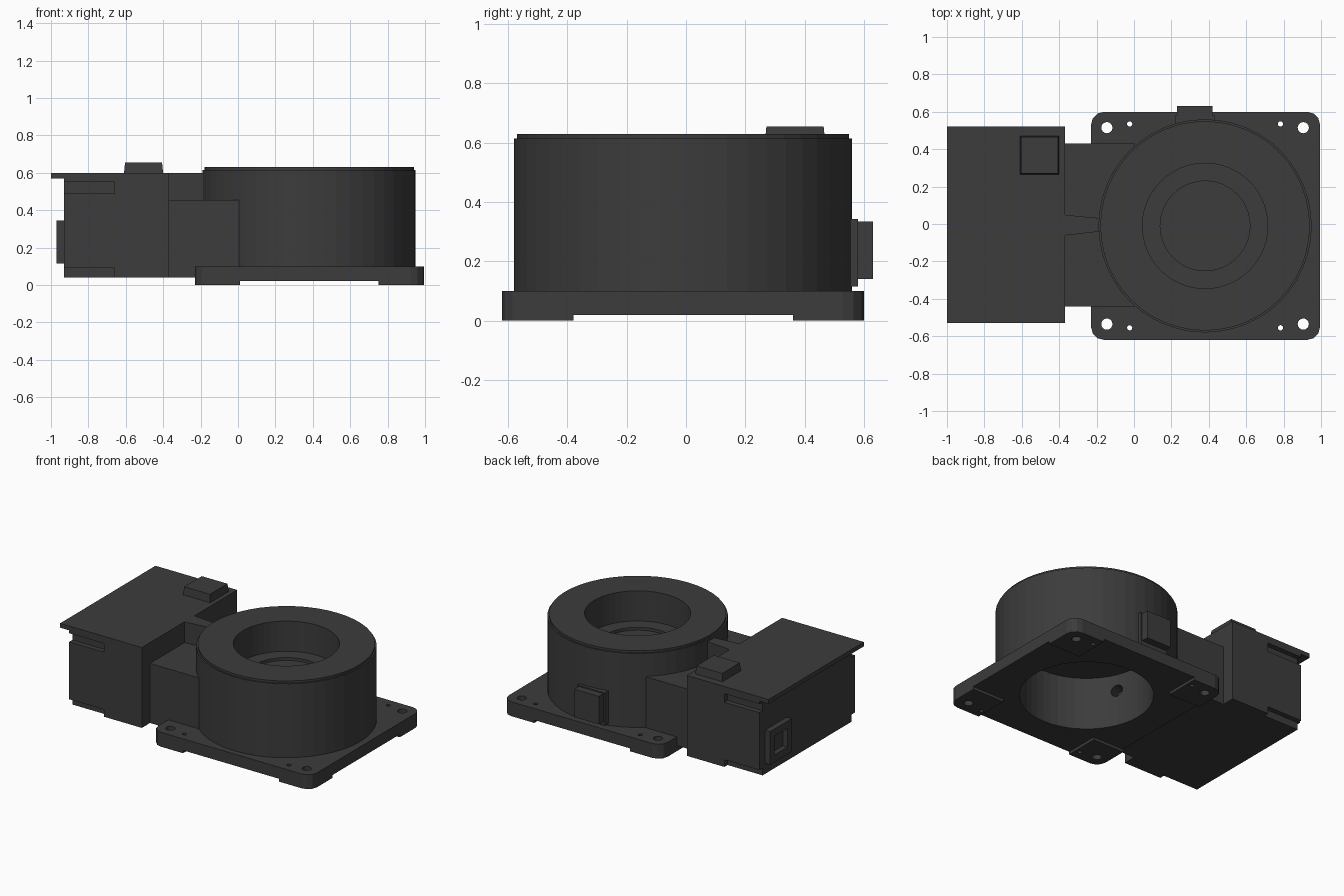
import bpy, bmesh
from math import cos, sin, pi, radians
from mathutils import Matrix

if "Cube" in bpy.data.objects:
    bpy.data.objects.remove(bpy.data.objects["Cube"])

CX, CY = 0.38, -0.01   # turntable axis

dark = bpy.data.materials.new("dark_grey")
dark.diffuse_color = (0.045, 0.045, 0.045, 1)
dark.use_nodes = True
dark.node_tree.nodes["Principled BSDF"].inputs["Base Color"].default_value = dark.diffuse_color


def finish(name, bm):
    bmesh.ops.recalc_face_normals(bm, faces=bm.faces)
    me = bpy.data.meshes.new(name)
    bm.to_mesh(me)
    bm.free()
    ob = bpy.data.objects.new(name, me)
    bpy.context.collection.objects.link(ob)
    me.materials.append(dark)
    return ob


def prism(name, pts, z0, z1):
    bm = bmesh.new()
    f = bm.faces.new([bm.verts.new((x, y, z0)) for x, y in pts])
    ext = bmesh.ops.extrude_face_region(bm, geom=[f])["geom"]
    bmesh.ops.translate(bm, vec=(0, 0, z1 - z0),
                        verts=[v for v in ext if isinstance(v, bmesh.types.BMVert)])
    return finish(name, bm)


def box(name, x0, x1, y0, y1, z0, z1):
    return prism(name, [(x0, y0), (x1, y0), (x1, y1), (x0, y1)], z0, z1)


def cylinder(name, r, depth, matrix, seg=24):
    bm = bmesh.new()
    bmesh.ops.create_cone(bm, cap_ends=True, segments=seg, radius1=r, radius2=r,
                          depth=depth, matrix=matrix)
    return finish(name, bm)


def lathe(name, profile, seg=48):
    bm = bmesh.new()
    vs = [bm.verts.new((CX + r, CY, z)) for r, z in profile]
    es = [bm.edges.new(p) for p in zip(vs, vs[1:])]
    bmesh.ops.spin(bm, geom=vs + es, cent=(CX, CY, 0), axis=(0, 0, 1),
                   angle=2 * pi, steps=seg, use_duplicate=False)
    bmesh.ops.remove_doubles(bm, verts=bm.verts, dist=1e-4)
    return finish(name, bm)


def cut(ob, cutter):
    cutter.hide_render = True
    m = ob.modifiers.new("cut", "BOOLEAN")
    m.operation, m.solver, m.object = "DIFFERENCE", "EXACT", cutter
    bpy.context.view_layer.objects.active = ob
    bpy.ops.object.modifier_apply(modifier=m.name)
    bpy.data.objects.remove(cutter)


# base plate with rounded corners
X0, X1, Y0, Y1, R = -0.23, 0.995, -0.62, 0.60, 0.07
outline = []
for cx, cy, a0 in ((X1 - R, Y1 - R, 0), (X0 + R, Y1 - R, 90),
                   (X0 + R, Y0 + R, 180), (X1 - R, Y0 + R, 270)):
    for k in range(4):
        a = radians(a0 + 30 * k)
        outline.append((cx + R * cos(a), cy + R * sin(a)))
plate = prism("base_plate", outline, 0, 0.10)

# underside relief that leaves four corner feet, centre bore, screw holes
cut(plate, box("cutter", 0.01, 0.75, -1, 1, -0.1, 0.02))
cut(plate, box("cutter", -1, 1.5, -0.38, 0.36, -0.1, 0.02))
cut(plate, cylinder("cutter", 0.42, 1, Matrix.Translation((CX, CY, 0)), 48))
for sx in (-1, 1):
    for sy in (-1, 1):
        for dx, dy, r in ((0.525, 0.525, 0.03), (0.403, 0.545, 0.014)):
            cut(plate, cylinder("cutter", r, 1, Matrix.Translation(
                (CX + sx * dx, CY + sy * dy, 0)), 16))

# round drum: stepped recess on top, open bore underneath
drum = lathe("turntable_drum", [
    (0, 0.40), (0.24, 0.40), (0.24, 0.42), (0.335, 0.42), (0.335, 0.63),
    (0.56, 0.63), (0.56, 0.615), (0.57, 0.615), (0.57, 0.095),
    (0.42, 0.095), (0.42, 0.385), (0, 0.385)])

# small port in the bore wall
a = radians(203)
cut(drum, cylinder("cutter", 0.04, 0.16,
                   Matrix.Translation((CX + 0.42 * cos(a), CY + 0.42 * sin(a), 0.27))
                   @ Matrix.Rotation(a, 4, "Z") @ Matrix.Rotation(pi / 2, 4, "Y")))

# neck joining drum and drive box, with its raised web
prism("neck_block", [(-0.38, -0.44), (0.006, -0.44), (-0.10, -0.2), (-0.10, 0.18),
                     (0.006, 0.43), (-0.38, 0.43)], 0.04, 0.455)
prism("neck_web", [(-0.38, -0.062), (-0.15, -0.037), (-0.15, 0.028), (-0.38, 0.05)],
      0.44, 0.60)

# drive box with side slots, and overhanging lid
drive = box("drive_box", -0.93, -0.37, -0.53, 0.52, 0.04, 0.58)
for y0, y1 in ((-0.6, -0.495), (0.485, 0.6)):
    cut(drive, box("cutter", -1, -0.66, y0, y1, 0.49, 0.55))
    cut(drive, box("cutter", -1, -0.66, y0, y1, 0.0, 0.09))
box("drive_lid", -1.0, -0.37, -0.53, 0.52, 0.57, 0.60)

# tapered top button
button = box("top_button", -0.61, -0.40, 0.265, 0.47, 0.595, 0.655)
for v in button.data.vertices:
    if v.co.z > 0.63:
        v.co.x += 0.006 if v.co.x < -0.5 else -0.006
        v.co.y += 0.006 if v.co.y < 0.37 else -0.006

# end connector socket
socket = box("end_socket", -0.97, -0.92, 0.22, 0.46, 0.115, 0.345)
cut(socket, box("cutter", -1, -0.935, 0.27, 0.41, 0.165, 0.295))

# rear side tab on its backing pad
box("tab_backing", 0.22, 0.43, 0.50, 0.58, 0.115, 0.343)
box("rear_tab", 0.23, 0.42, 0.55, 0.63, 0.14, 0.335)
